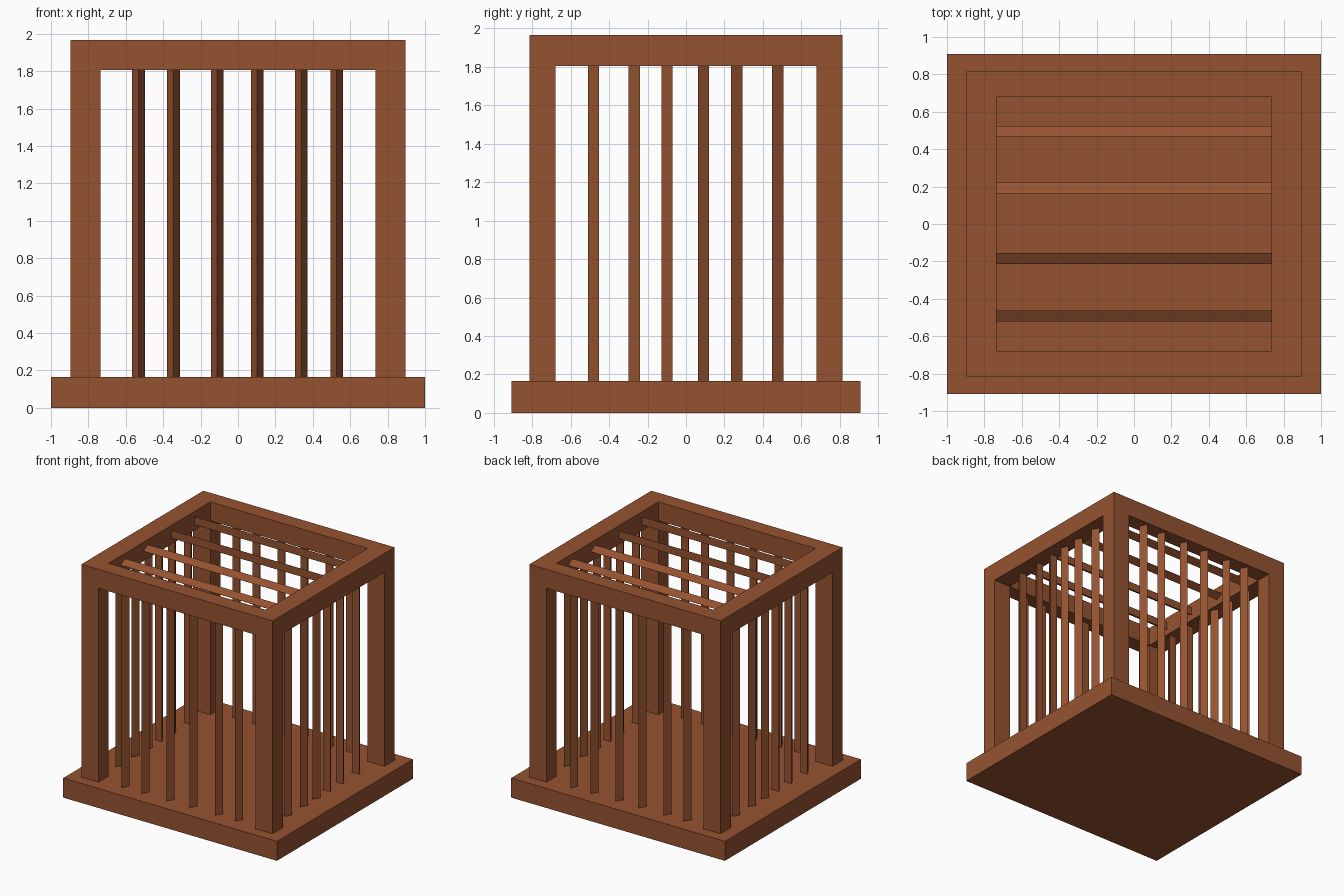
import bpy, math
from mathutils import Matrix

if "Cube" in bpy.data.objects:
    bpy.data.objects.remove(bpy.data.objects["Cube"])

wood = bpy.data.materials.new("brown_wood")
wood.diffuse_color = (0.30, 0.086, 0.03, 1)
wood.use_nodes = True
wood.node_tree.nodes["Principled BSDF"].inputs["Base Color"].default_value = wood.diffuse_color


def box(name, x0, x1, y0, y1, z0, z1):
    bpy.ops.mesh.primitive_cube_add(size=1)
    o = bpy.context.object
    o.name = name
    o.data.transform(Matrix.Translation(((x0 + x1) / 2, (y0 + y1) / 2, (z0 + z1) / 2))
                     @ Matrix.Diagonal((x1 - x0, y1 - y0, z1 - z0, 1)))
    o.data.materials.append(wood)
    return o


def bar(name, loc, length, side, along_x=False):
    """Three-sided bar whose sharp edge points to +y or -y (side)."""
    bpy.ops.mesh.primitive_cylinder_add(vertices=3, radius=R, depth=length)
    o = bpy.context.object
    o.name = name
    me = o.data
    # make sure a corner lies on the wanted side of y
    tip = max(me.vertices, key=lambda v: abs(v.co.y)).co.y
    if tip * side < 0:
        me.transform(Matrix.Rotation(math.pi, 4, 'Z'))
    if along_x:
        me.transform(Matrix.Rotation(math.pi / 2, 4, 'Y'))
    me.transform(Matrix.Translation(loc))
    me.materials.append(wood)
    return o


R = 0.039
BASE, RAIL, TOP = 0.165, 1.805, 1.965
XO, XI, YO, YI = 0.895, 0.735, 0.815, 0.68

# base slab
box("base", -1, 1, -0.908, 0.908, 0, BASE)

# corner posts
for sx in (-1, 1):
    for sy in (-1, 1):
        xs = sorted((sx * XI, sx * XO))
        ys = sorted((sy * YI, sy * YO))
        box("corner_post", *xs, *ys, BASE, RAIL)

# top frame
for s in (-1, 1):
    box("long_top_rail", -XO, XO, *sorted((s * YI, s * YO)), RAIL, TOP)
    box("short_top_rail", *sorted((s * XI, s * XO)), -YI, YI, RAIL, TOP)

# upright bars on the front and back
mid, height = (BASE + RAIL) / 2, RAIL - BASE
for x in (-0.532, -0.345, -0.111, 0.102, 0.339, 0.527):
    for s in (-1, 1):
        bar("front_bar" if s < 0 else "back_bar", (x, s * 0.755, mid), height, s)

# upright bars on the two sides
for y in (-0.471, -0.259, -0.089, 0.081, 0.254, 0.468):
    for s in (-1, 1):
        bar("side_bar", (s * 0.787, y, mid), height, 1 if y > 0 else -1)

# roof bars
for y in (-0.481, -0.174, 0.183, 0.486):
    bar("roof_bar", (0, y, 1.888), 2 * XI, 1 if y > 0 else -1, True)
